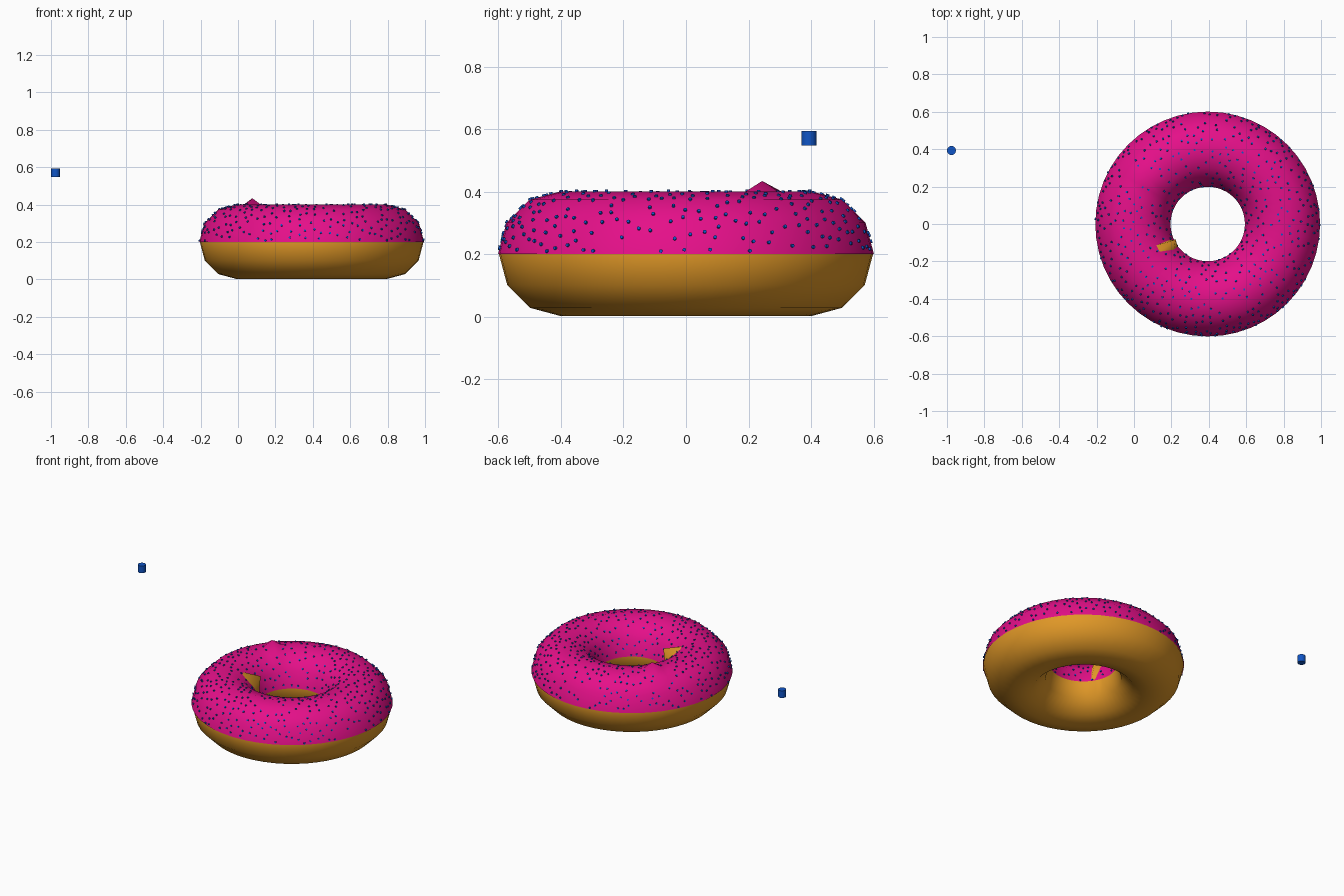
import bpy
import bmesh
import math
import random
from mathutils import Matrix, Vector

random.seed(4)
if "Cube" in bpy.data.objects:
    bpy.data.objects.remove(bpy.data.objects["Cube"], do_unlink=True)

CENTRE = Vector((0.394, 0, 0.2))
RING, TUBE = 0.4, 0.198
MAJOR, MINOR = 48, 12


def material(name, colour):
    mat = bpy.data.materials.new(name)
    mat.use_nodes = True
    mat.diffuse_color = (*colour, 1)
    mat.node_tree.nodes["Principled BSDF"].inputs["Base Color"].default_value = (*colour, 1)
    return mat


def ring_point(turn, around, tube=TUBE):
    """Point on the ring, relative to its centre."""
    r = RING + tube * math.cos(around)
    return Vector((r * math.cos(turn), r * math.sin(turn), tube * math.sin(around)))


def make_object(name, bm, mat, location):
    mesh = bpy.data.meshes.new(name)
    bm.to_mesh(mesh)
    bm.free()
    mesh.materials.append(mat)
    obj = bpy.data.objects.new(name, mesh)
    obj.location = location
    bpy.context.collection.objects.link(obj)
    return obj


def ring_mesh(steps, tube, closed):
    """Sweep part of the tube section round the ring; also return its vertex grid."""
    bm = bmesh.new()
    grid = [[bm.verts.new(ring_point(math.tau * i / MAJOR, math.tau * j / MINOR, tube))
             for j in range(steps)] for i in range(MAJOR)]
    for i in range(MAJOR):
        a, b = grid[i], grid[(i + 1) % MAJOR]
        for j in range(steps if closed else steps - 1):
            k = (j + 1) % steps
            bm.faces.new((a[j], b[j], b[k], a[k])).smooth = True
    return bm, grid


def smooth(obj, degrees):
    bpy.ops.object.select_all(action="DESELECT")
    obj.select_set(True)
    bpy.context.view_layer.objects.active = obj
    bpy.ops.object.shade_smooth_by_angle(angle=math.radians(degrees))


dough_mat = material("golden dough", (0.74, 0.31, 0.02))
icing_mat = material("pink icing", (0.78, 0.005, 0.25))
blue_mat = material("blue sugar", (0.005, 0.09, 0.56))

# Dough ring, with one corner pulled out through the icing on the inner wall
bm, grid = ring_mesh(MINOR, TUBE, True)
turn = math.radians(206)
grid[28][5].co = (0.19 * math.cos(turn), 0.19 * math.sin(turn), 0.16)
make_object("dough", bm, dough_mat, CENTRE)

# Icing over the upper half, with one small peak
bm, grid = ring_mesh(MINOR // 2 + 1, TUBE + 0.003, False)
grid[19][3].co.z += 0.033
make_object("icing", bm, icing_mat, CENTRE)

# Sprinkles spread evenly over the icing
spots = []
for attempt in range(9000):
    turn = random.uniform(0, math.tau)
    around = random.uniform(0.04, math.pi - 0.04)
    if random.random() * (RING + TUBE) > RING + TUBE * math.cos(around):
        continue
    step = math.tau / MINOR
    part = around / step - math.floor(around / step)
    sag = math.cos(step / 2) / math.cos((part - 0.5) * step)
    point = ring_point(turn, around, (TUBE + 0.003) * sag)
    if all((point - other).length > 0.033 for other, _ in spots):
        normal = point - Vector((RING * math.cos(turn), RING * math.sin(turn), 0))
        spots.append((point, normal))
    if len(spots) == 560:
        break

bm = bmesh.new()
for point, normal in spots:
    tilt = normal.to_track_quat("Z", "Y").to_matrix().to_4x4()
    bmesh.ops.create_cone(bm, cap_ends=True, segments=10, radius1=0.0055, radius2=0.0055,
                          depth=0.011, matrix=Matrix.Translation(point) @ tilt)
smooth(make_object("sprinkles", bm, blue_mat, CENTRE), 40)

# Single large sprinkle floating beside the ring
bm = bmesh.new()
bmesh.ops.create_cone(bm, cap_ends=True, segments=32, radius1=0.024, radius2=0.024, depth=0.047)
smooth(make_object("loose_sprinkle", bm, blue_mat, (-0.976, 0.393, 0.571)), 40)
